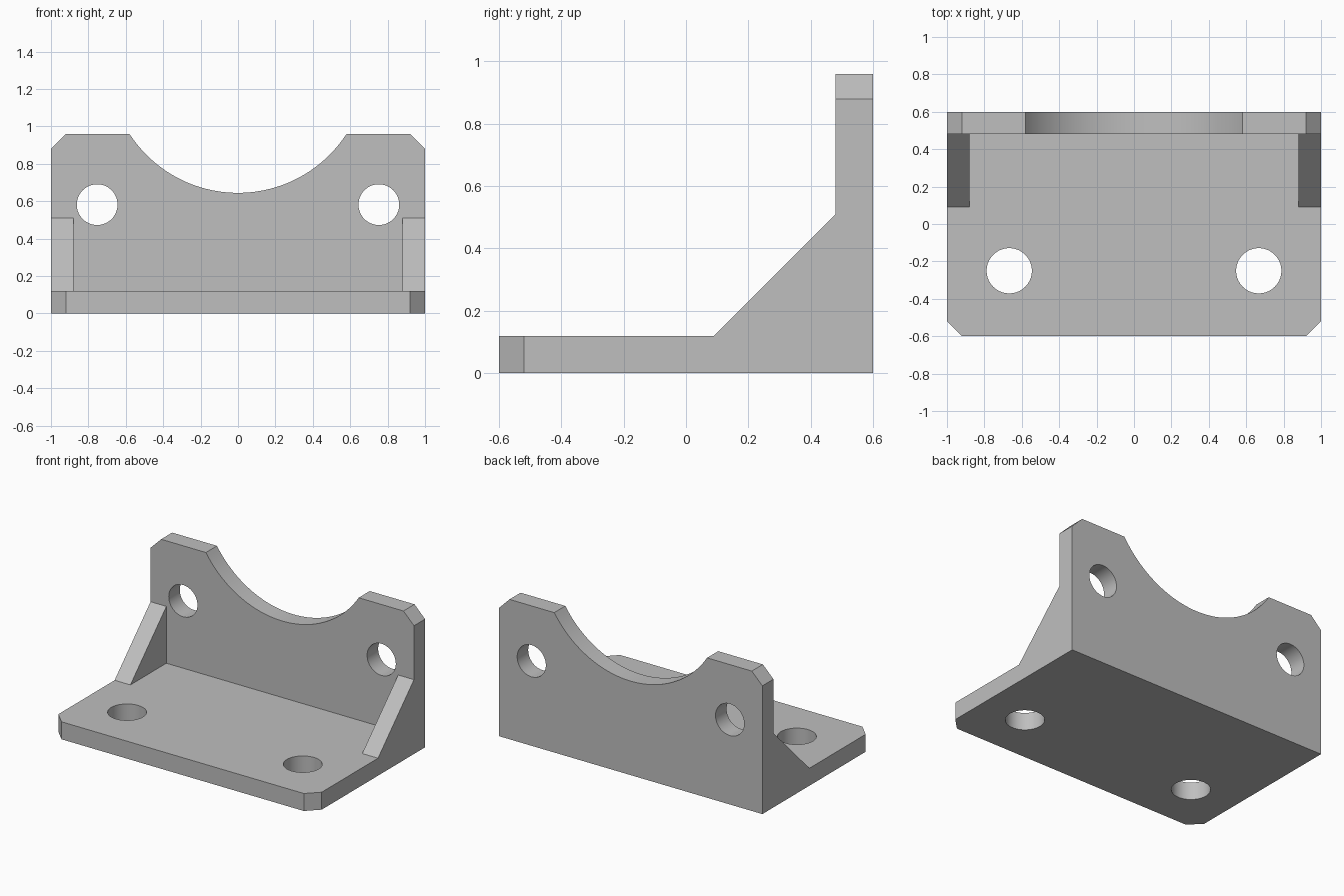
import bpy
import bmesh
import math
from mathutils import Matrix, Vector

if "Cube" in bpy.data.objects:
    bpy.data.objects.remove(bpy.data.objects["Cube"], do_unlink=True)

THICK = 0.12      # plate and wall thickness
HALF_W = 1.0      # half width
HALF_D = 0.6      # half depth
HEIGHT = 0.96
CHAMFER = 0.08

grey = bpy.data.materials.new("plain_grey")
grey.use_nodes = True
colour = (0.52, 0.52, 0.52, 1)
grey.diffuse_color = colour
grey.node_tree.nodes["Principled BSDF"].inputs["Base Color"].default_value = colour


def add_object(name, bm):
    bmesh.ops.recalc_face_normals(bm, faces=bm.faces)
    mesh = bpy.data.meshes.new(name)
    bm.to_mesh(mesh)
    bm.free()
    mesh.materials.append(grey)
    obj = bpy.data.objects.new(name, mesh)
    bpy.context.collection.objects.link(obj)
    return obj


def prism(name, points, along):
    """Extrude a closed outline of 3D points by a vector."""
    bm = bmesh.new()
    face = bm.faces.new([bm.verts.new(p) for p in points])
    result = bmesh.ops.extrude_face_region(bm, geom=[face], use_keep_orig=True)
    verts = [v for v in result["geom"] if isinstance(v, bmesh.types.BMVert)]
    bmesh.ops.translate(bm, verts=verts, vec=Vector(along))
    return add_object(name, bm)


def cylinder(name, centre, radius, axis):
    bm = bmesh.new()
    turn = Matrix.Rotation(math.pi / 2, 4, "X") if axis == "Y" else Matrix()
    bmesh.ops.create_cone(bm, cap_ends=True, segments=64, radius1=radius,
                          radius2=radius, depth=4 * THICK,
                          matrix=Matrix.Translation(centre) @ turn)
    obj = add_object(name, bm)
    obj.hide_render = True
    return obj


def combine(target, other, operation):
    mod = target.modifiers.new(other.name, "BOOLEAN")
    mod.operation = operation
    mod.solver = "EXACT"
    mod.object = other
    bpy.context.view_layer.objects.active = target
    bpy.ops.object.modifier_apply(modifier=mod.name)
    bpy.data.objects.remove(other, do_unlink=True)


# Base plate with chamfered front corners
right_side = [(HALF_W - CHAMFER, -HALF_D), (HALF_W, -HALF_D + CHAMFER),
              (HALF_W, HALF_D - THICK / 2)]
outline = right_side + [(-x, y) for x, y in reversed(right_side)]
bracket = prism("mounting_bracket", [(x, y, 0) for x, y in outline], (0, 0, THICK))

# Back wall with chamfered top corners and a round saddle
half_gap, saddle_low = 0.58, 0.645
sag = HEIGHT - saddle_low
radius = (half_gap ** 2 + sag ** 2) / (2 * sag)
sweep = math.asin(half_gap / radius)
steps = 48
arc = []
for i in range(steps + 1):
    a = sweep * (1 - 2 * i / steps)
    arc.append((radius * math.sin(a), saddle_low + radius * (1 - math.cos(a))))
right_side = [(HALF_W, 0), (HALF_W, HEIGHT - CHAMFER), (HALF_W - CHAMFER, HEIGHT)]
outline = right_side + arc + [(-x, z) for x, z in reversed(right_side)]
wall = prism("back_wall", [(x, HALF_D, z) for x, z in outline], (0, -THICK, 0))
combine(bracket, wall, "UNION")

# Side gussets, sunk into plate and wall, and the bolt holes
for side in (-1, 1):
    profile = [(0.03, 0.06), (0.54, 0.57), (0.54, 0.06)]
    gusset = prism("gusset", [(side * HALF_W, y, z) for y, z in profile],
                   (-side * THICK, 0, 0))
    combine(bracket, gusset, "UNION")
    holes = [cylinder("plate_hole", (side * 0.667, -0.25, THICK / 2), 0.121, "Z"),
             cylinder("wall_hole", (side * 0.753, HALF_D - THICK / 2, 0.582), 0.109, "Y")]
    for hole in holes:
        combine(bracket, hole, "DIFFERENCE")

# Merge flat regions and shade the curved walls smooth
bm = bmesh.new()
bm.from_mesh(bracket.data)
bmesh.ops.remove_doubles(bm, verts=bm.verts, dist=0.0001)
bmesh.ops.dissolve_limit(bm, angle_limit=math.radians(0.5), verts=bm.verts, edges=bm.edges)
bm.to_mesh(bracket.data)
bm.free()
bpy.ops.object.select_all(action="DESELECT")
bracket.select_set(True)
bpy.context.view_layer.objects.active = bracket
bpy.ops.object.shade_smooth_by_angle(angle=math.radians(30))
